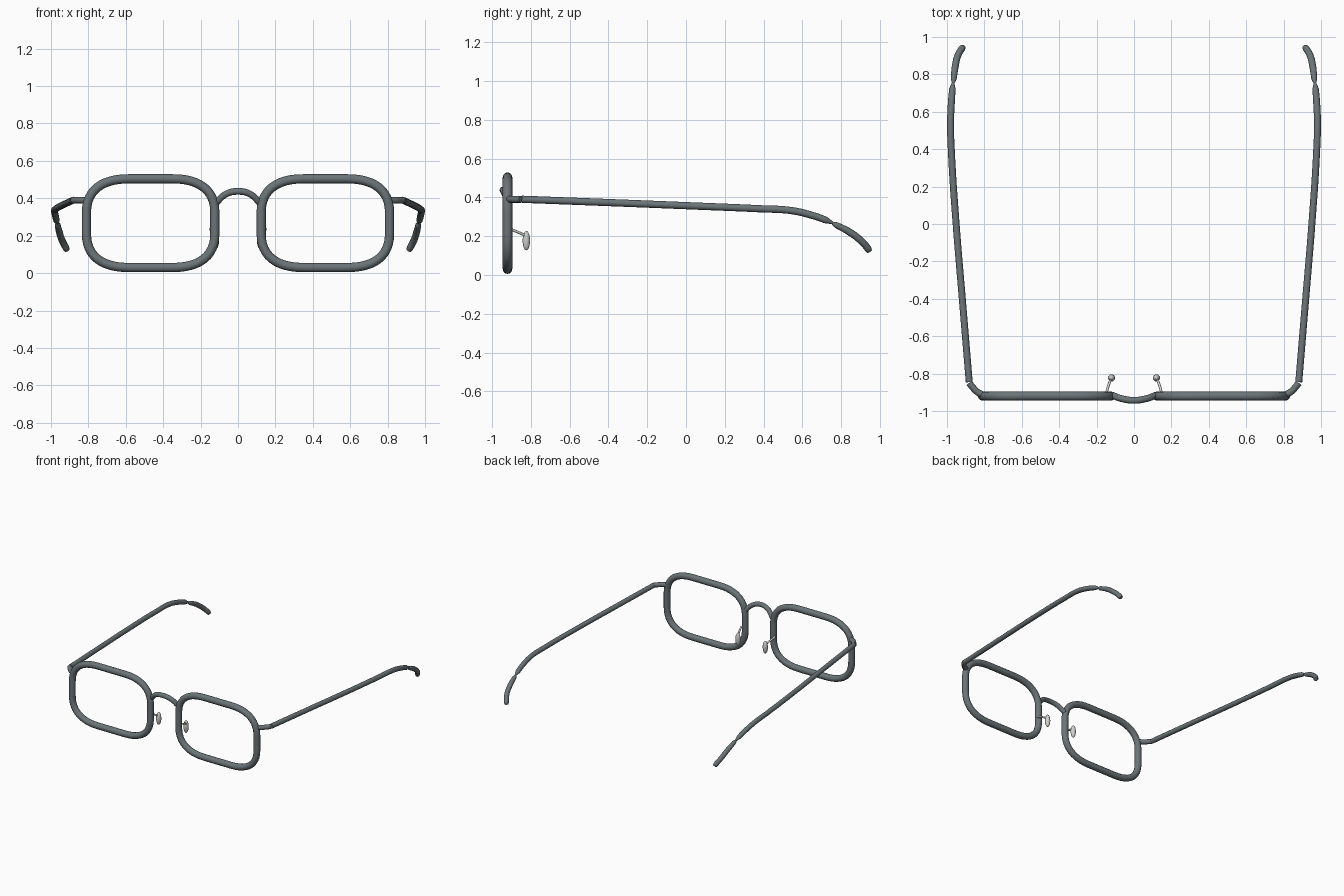
import bpy
from mathutils import Vector

cube = bpy.data.objects.get("Cube")
if cube:
    bpy.data.objects.remove(cube, do_unlink=True)


def make_material(name, colour):
    mat = bpy.data.materials.new(name)
    mat.use_nodes = True
    mat.diffuse_color = colour
    mat.node_tree.nodes["Principled BSDF"].inputs["Base Color"].default_value = colour
    return mat


metal = make_material("grey metal", (0.15, 0.175, 0.185, 1))
silicone = make_material("pale silicone", (0.62, 0.62, 0.60, 1))


def smooth(obj):
    bpy.ops.object.select_all(action='DESELECT')
    obj.select_set(True)
    bpy.context.view_layer.objects.active = obj
    bpy.ops.object.shade_smooth_by_angle(angle=0.8)


def tube(name, points, radius, mat, scales=None, handles=None, closed=False):
    """Round tube along a bezier path, turned into a mesh."""
    curve = bpy.data.curves.new(name + "_path", 'CURVE')
    curve.dimensions = '3D'
    curve.bevel_depth = radius
    curve.bevel_resolution = 4
    curve.resolution_u = 12
    curve.use_fill_caps = True
    spline = curve.splines.new('BEZIER')
    spline.bezier_points.add(len(points) - 1)
    spline.use_cyclic_u = closed
    for i, bp in enumerate(spline.bezier_points):
        bp.co = points[i]
        bp.radius = scales[i] if scales else 1
        if handles:
            bp.handle_left_type = bp.handle_right_type = 'FREE'
            bp.handle_left, bp.handle_right = handles[i]
        else:
            bp.handle_left_type = bp.handle_right_type = 'AUTO'
    path = bpy.data.objects.new(name + "_path", curve)
    bpy.context.collection.objects.link(path)
    bpy.context.view_layer.update()
    graph = bpy.context.evaluated_depsgraph_get()
    mesh = bpy.data.meshes.new_from_object(path.evaluated_get(graph))
    bpy.data.objects.remove(path, do_unlink=True)
    mesh.name = name
    mesh.materials.clear()
    mesh.materials.append(mat)
    obj = bpy.data.objects.new(name, mesh)
    bpy.context.collection.objects.link(obj)
    smooth(obj)
    return obj


def rim(name, s):
    """Soft-cornered rectangular lens rim."""
    centre = Vector((s * 0.467, -0.92, 0.267))
    w, h, flat_x, flat_z, pull = 0.343, 0.237, 0.12, 0.06, 0.64
    points, handles = [], []
    for sx, sz in ((1, 1), (-1, 1), (-1, -1), (1, -1)):
        corner = Vector((sx * w, 0, sz * h))
        side = Vector((sx * w, 0, sz * flat_z))
        level = Vector((sx * flat_x, 0, sz * h))
        pair = (side, level) if sx == sz else (level, side)
        for i, p in enumerate(pair):
            toward = p + (corner - p) * pull
            away = p - (corner - p).normalized() * 0.03
            points.append(centre + p)
            hs = (away, toward) if i == 0 else (toward, away)
            handles.append([centre + q for q in hs])
    tube(name, points, 0.0245, metal, handles=handles, closed=True)


# Bridge arching over the nose
half = [(0.118, -0.915, 0.375), (0.065, -0.934, 0.422)]
bridge = [(-x, y, z) for x, y, z in half] + [(0, -0.943, 0.437)] + half[::-1]
tube("bridge", bridge, 0.018, metal)

for side, s in (("left", 1), ("right", -1)):
    def flip(points):
        return [(s * x, y, z) for x, y, z in points]

    rim(side + "_rim", s)

    # Angled end piece joining rim and temple
    tube(side + "_end_piece",
         flip([(0.805, -0.915, 0.39), (0.835, -0.9, 0.39), (0.882, -0.85, 0.39)]),
         0.018, metal)

    # Long temple, bending down and tapering to a neck
    tube(side + "_temple",
         flip([(0.881, -0.845, 0.39), (0.918, -0.4, 0.373), (0.951, 0, 0.357),
               (0.976, 0.38, 0.341), (0.981, 0.54, 0.332), (0.977, 0.64, 0.31),
               (0.971, 0.72, 0.283), (0.967, 0.76, 0.266)]),
         0.0185, metal, scales=[1, 1, 1, 1, 1, 1, 0.95, 0.3])

    # Curved ear tip
    tube(side + "_ear_tip",
         flip([(0.967, 0.75, 0.27), (0.964, 0.775, 0.257), (0.956, 0.84, 0.223),
               (0.942, 0.9, 0.178), (0.92, 0.938, 0.135), (0.914, 0.945, 0.122)]),
         0.0185, metal, scales=[0.3, 0.85, 1, 1, 1, 0.8])

    # Thin arm carrying the nose pad
    tube(side + "_pad_arm",
         flip([(0.148, -0.905, 0.236), (0.137, -0.865, 0.22), (0.122, -0.825, 0.2)]),
         0.007, silicone)

    # Oval nose pad
    bpy.ops.mesh.primitive_uv_sphere_add(segments=24, ring_count=14, radius=1,
                                         location=(s * 0.12, -0.823, 0.177))
    pad = bpy.context.object
    pad.name = side + "_nose_pad"
    pad.scale = (0.019, 0.019, 0.05)
    bpy.ops.object.transform_apply(location=False, rotation=False, scale=True)
    pad.data.materials.append(silicone)
    smooth(pad)
